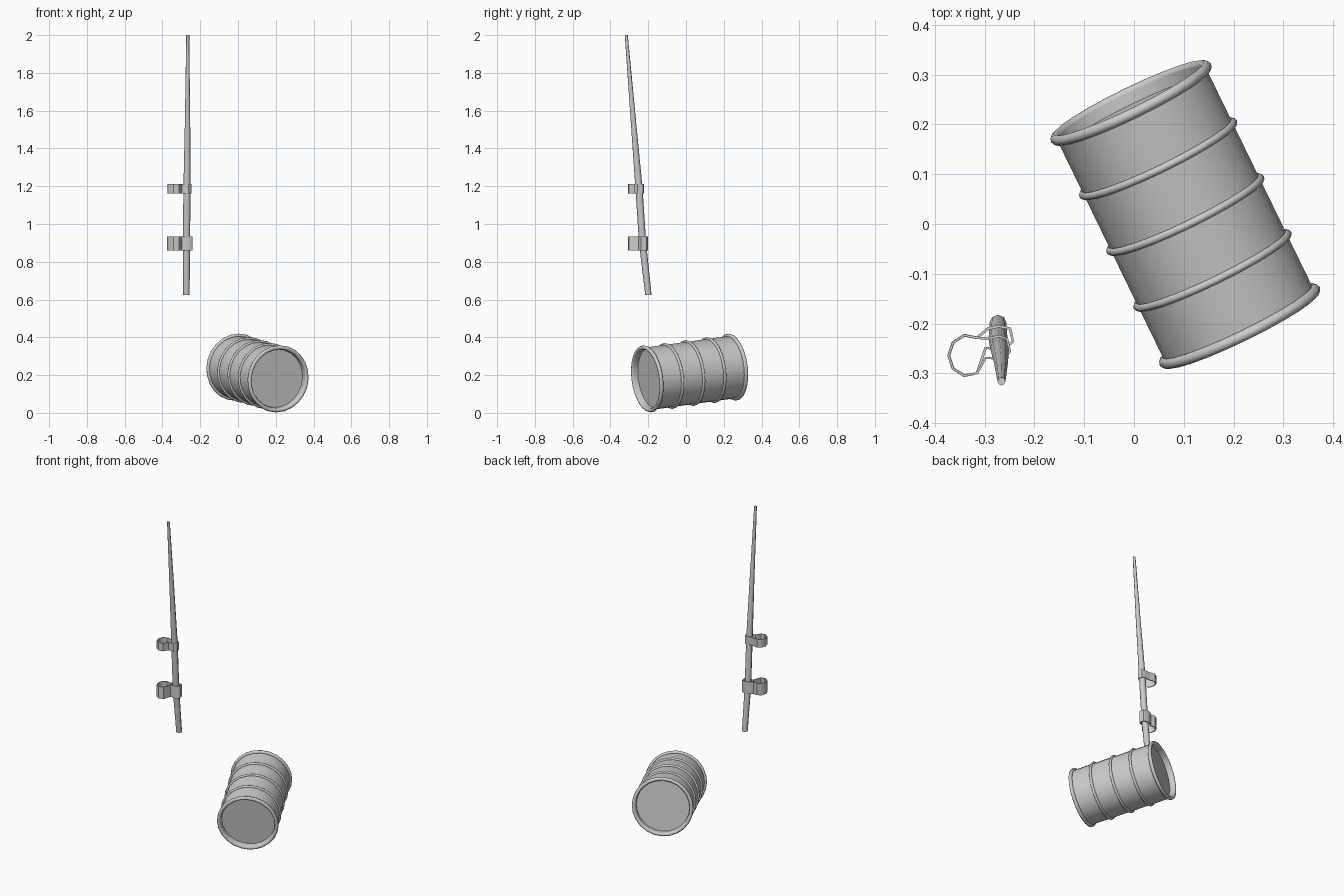
import bpy, math
from mathutils import Vector, Matrix

if "Cube" in bpy.data.objects:
    bpy.data.objects.remove(bpy.data.objects["Cube"])


def make(name, verts, faces, angle=40, matrix=None):
    mesh = bpy.data.meshes.new(name)
    mesh.from_pydata(verts, [], faces)
    mesh.validate()
    obj = bpy.data.objects.new(name, mesh)
    bpy.context.collection.objects.link(obj)
    if matrix:
        obj.matrix_world = matrix
    bpy.ops.object.select_all(action='DESELECT')
    obj.select_set(True)
    bpy.context.view_layer.objects.active = obj
    bpy.ops.object.mode_set(mode='EDIT')
    bpy.ops.mesh.select_all(action='SELECT')
    bpy.ops.mesh.normals_make_consistent(inside=False)
    bpy.ops.object.mode_set(mode='OBJECT')
    bpy.ops.object.shade_smooth_by_angle(angle=math.radians(angle))
    return obj


def loft(rings, caps=True, closed=False):
    """Join equal-sized rings of points with quads."""
    n, m = len(rings[0]), len(rings)
    verts = [p for r in rings for p in r]
    faces = []
    for i in range(m if closed else m - 1):
        a, b = i * n, (i + 1) % m * n
        faces += [(a + k, a + (k + 1) % n, b + (k + 1) % n, b + k) for k in range(n)]
    if caps and not closed:
        faces += [tuple(range(n)), tuple(range((m - 1) * n, m * n))]
    return verts, faces


def circle(r, z, n, cx=0, cy=0):
    return [(cx + r * math.cos(2 * math.pi * k / n),
             cy + r * math.sin(2 * math.pi * k / n), z) for k in range(n)]


# Barrel placement: lying down, tilted slightly up at the back
SIDES = 24
front = Vector((0.212, -0.205, 0.180))
back = Vector((-0.006, 0.243, 0.242))
axis = back - front
length = axis.length
place = Matrix.Translation(front) @ axis.to_track_quat('Z', 'Y').to_matrix().to_4x4()

# Barrel shell with recessed ends
profile = [(0.155, 0.022), (0.157, 0), (0.166, 0),
           (0.166, length), (0.157, length), (0.155, length - 0.022)]
make("barrel_body", *loft([circle(r, z, SIDES) for r, z in profile]), matrix=place)

# Rolled rims and hoops
for i in range(5):
    tube = 0.011 if i in (0, 4) else 0.008
    z0 = length * i / 4
    rings = [circle(0.168 + tube * math.cos(a), z0 + tube * math.sin(a), SIDES)
             for a in (2 * math.pi * k / 8 for k in range(8))]
    name = "barrel_rim" if i in (0, 4) else "barrel_hoop"
    make(f"{name}_{i}", *loft(rings, closed=True), angle=60, matrix=place)

# Tapered, slightly bent pole: x, y, z, radius
path = [(-0.273, -0.199, 0.625, 0.017), (-0.273, -0.230, 0.90, 0.019),
        (-0.270, -0.249, 1.19, 0.019), (-0.267, -0.279, 1.55, 0.014),
        (-0.266, -0.316, 2.0, 0.008)]
make("pole", *loft([circle(r, z, 8, x, y) for x, y, z, r in path]), angle=50)


# Straps: a round empty loop joined to a wrap around the pole
def strap(name, pole_y, z0, z1, thick, rx):
    loop = [(-0.334 + 0.038 * math.cos(math.radians(a)),
             -0.264 + 0.041 * math.sin(math.radians(a)))
            for a in range(60, 301, 40)]
    wrap = [(-0.298, pole_y - 0.021), (-0.262, pole_y - 0.022),
            (-0.272 + rx, pole_y - 0.008), (-0.272 + rx - 0.006, pole_y + 0.018),
            (-0.272, pole_y + 0.023), (-0.293, pole_y + 0.018)]
    pts = [Vector(p) for p in loop + wrap]
    n = len(pts)
    sections = []
    for i, p in enumerate(pts):
        d = (pts[(i + 1) % n] - pts[i - 1]).normalized()
        off = Vector((d.y, -d.x)) * thick / 2
        o, q = p + off, p - off
        sections.append([(o.x, o.y, z0), (o.x, o.y, z1), (q.x, q.y, z1), (q.x, q.y, z0)])
    make(name, *loft(sections, closed=True))


strap("lower_strap", -0.228, 0.86, 0.935, 0.006, 0.029)
strap("upper_strap", -0.248, 1.162, 1.213, 0.005, 0.023)
